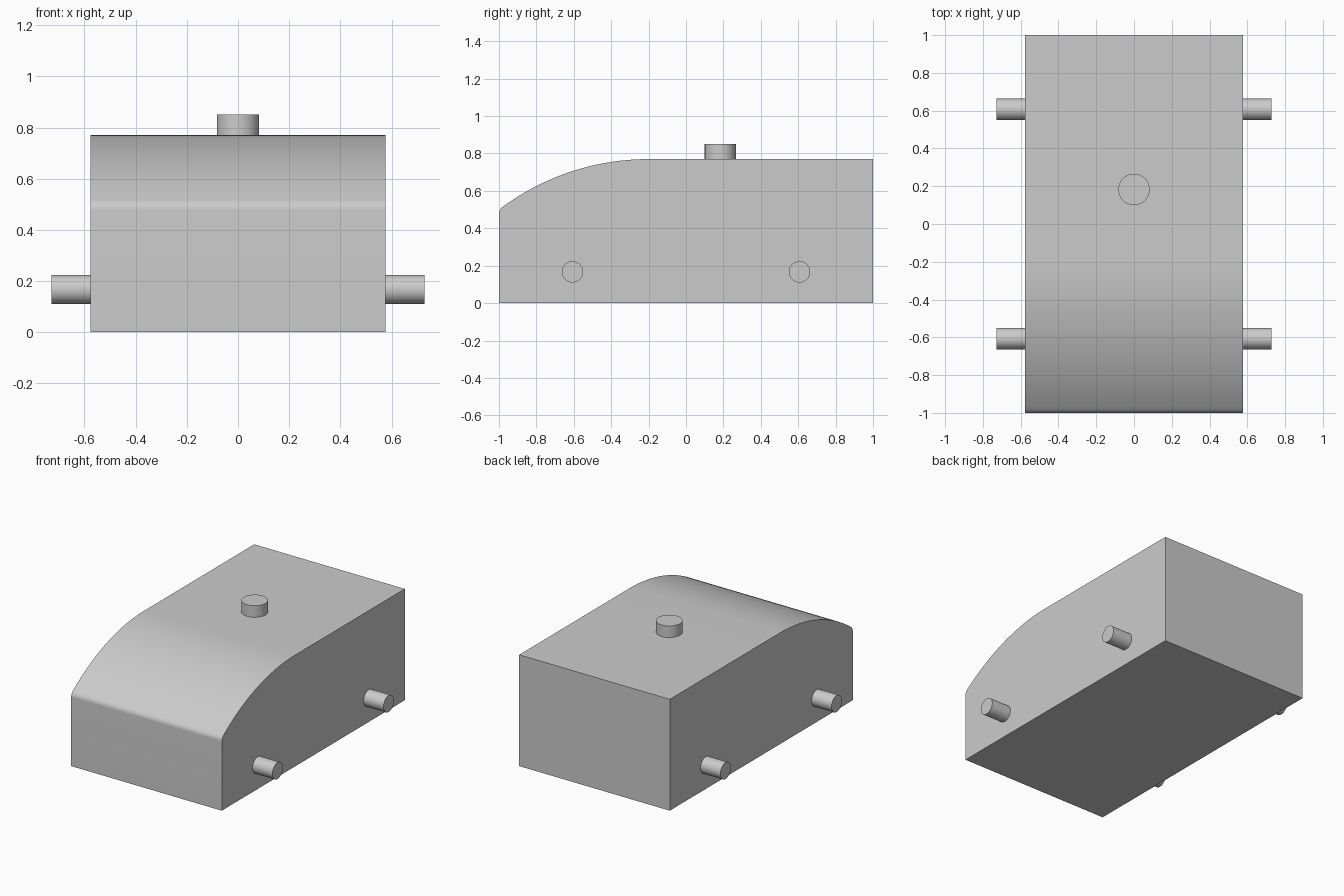
import bpy
import bmesh
import math
from mathutils import Matrix, Vector

cube = bpy.data.objects.get("Cube")
if cube:
    bpy.data.objects.remove(cube, do_unlink=True)

# Single grey finish
grey = bpy.data.materials.new("plain_grey")
grey.use_nodes = True
colour = (0.6, 0.6, 0.6, 1)
grey.diffuse_color = colour
grey.node_tree.nodes["Principled BSDF"].inputs["Base Color"].default_value = colour

HALF_WIDTH, HALF_LENGTH, ROOF = 0.576, 1.0, 0.77


def finish(name, bm):
    """Turn a bmesh into a named object with smooth curves and sharp edges."""
    bmesh.ops.recalc_face_normals(bm, faces=bm.faces)
    mesh = bpy.data.meshes.new(name)
    bm.to_mesh(mesh)
    bm.free()
    mesh.materials.append(grey)
    obj = bpy.data.objects.new(name, mesh)
    bpy.context.collection.objects.link(obj)
    bpy.ops.object.select_all(action="DESELECT")
    obj.select_set(True)
    bpy.context.view_layer.objects.active = obj
    bpy.ops.object.shade_smooth_by_angle(angle=math.radians(30))
    return obj


def peg(name, start, end, radius):
    """Solid round peg between two points."""
    start, end = Vector(start), Vector(end)
    axis = end - start
    turn = axis.to_track_quat("Z", "Y").to_matrix().to_4x4()
    bm = bmesh.new()
    bmesh.ops.create_cone(bm, cap_ends=True, segments=48, radius1=radius,
                          radius2=radius, depth=axis.length,
                          matrix=Matrix.Translation((start + end) / 2) @ turn)
    return finish(name, bm)


# Body: side profile with a curved bonnet, extruded across the width
arc_radius, arc_start, arc_end = 1.32, -0.2, -0.982
sweep = math.asin((arc_start - arc_end) / arc_radius)
steps = 32
profile = [(-HALF_LENGTH, 0), (HALF_LENGTH, 0), (HALF_LENGTH, ROOF)]
for i in range(steps + 1):
    a = sweep * i / steps
    profile.append((arc_start - arc_radius * math.sin(a),
                    ROOF - arc_radius * (1 - math.cos(a))))

# Small rounded nose joining the bonnet to the upright front
nose_radius = 0.045
nose_y, nose_z = -HALF_LENGTH + nose_radius, profile[-1][1] - nose_radius * math.cos(sweep)
for i in range(1, 9):
    a = sweep + (math.pi / 2 - sweep) * i / 8
    profile.append((nose_y - nose_radius * math.sin(a),
                    nose_z + nose_radius * math.cos(a)))

bm = bmesh.new()
side = bm.faces.new([bm.verts.new((-HALF_WIDTH, y, z)) for y, z in profile])
extruded = bmesh.ops.extrude_face_region(bm, geom=[side])["geom"]
moved = [v for v in extruded if isinstance(v, bmesh.types.BMVert)]
bmesh.ops.translate(bm, verts=moved, vec=(2 * HALF_WIDTH, 0, 0))
finish("body", bm)

# Four axle stubs
for side_name, sx in (("left", 1), ("right", -1)):
    for end_name, y in (("front", -0.607), ("rear", 0.607)):
        peg(f"{end_name}_{side_name}_axle", (sx * (HALF_WIDTH - 0.05), y, 0.167),
            (sx * 0.728, y, 0.167), 0.057)

# Round stud on the roof
peg("roof_stud", (0, 0.183, ROOF - 0.05), (0, 0.183, 0.85), 0.083)
